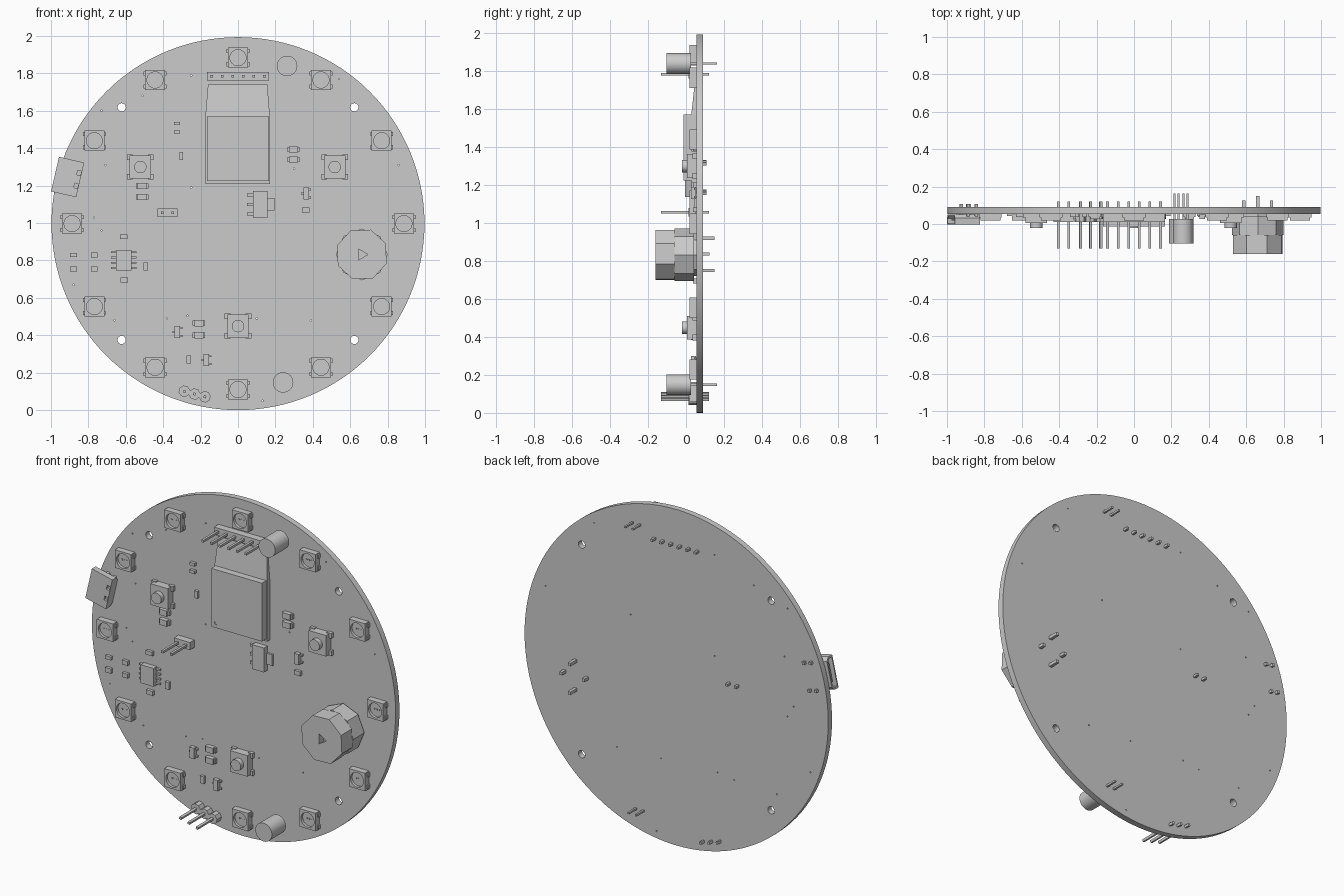
import bpy, bmesh
from math import radians, sin, cos, pi
from mathutils import Matrix, Vector

if "Cube" in bpy.data.objects:
    bpy.data.objects.remove(bpy.data.objects["Cube"])

F, B = 0.0545, 0.09          # front and back face of the board (y)
CZ, R = 0.997, 0.997         # board centre height and radius


def finish(name, bm, x=0, z=0, rot=0, smooth=False):
    bmesh.ops.recalc_face_normals(bm, faces=bm.faces)
    me = bpy.data.meshes.new(name)
    bm.to_mesh(me)
    bm.free()
    if smooth:
        me.shade_smooth()
        me.set_sharp_from_angle(angle=radians(30))
    ob = bpy.data.objects.new(name, me)
    ob.location = (x, 0, z)
    ob.rotation_euler = (0, radians(rot), 0)
    bpy.context.collection.objects.link(ob)
    return ob


def add_box(bm, x, z, w, h, y0, y1):
    m = Matrix.Translation((x, (y0 + y1) / 2, z)) @ Matrix.Diagonal((w, abs(y1 - y0), h, 1))
    return bmesh.ops.create_cube(bm, size=1, matrix=m)['verts']


def add_cyl(bm, x, z, r, y0, y1, n=32, turn=0):
    m = (Matrix.Translation((x, (y0 + y1) / 2, z)) @ Matrix.Rotation(radians(turn), 4, 'Y')
         @ Matrix.Rotation(pi / 2, 4, 'X'))
    bmesh.ops.create_cone(bm, cap_ends=True, segments=n, radius1=r, radius2=r,
                          depth=abs(y1 - y0), matrix=m)


def add_prism(bm, pts, vec):
    f = bm.faces.new([bm.verts.new(p) for p in pts])
    ext = bmesh.ops.extrude_face_region(bm, geom=[f], use_keep_orig=True)
    bmesh.ops.translate(bm, vec=vec, verts=[v for v in ext['geom'] if isinstance(v, bmesh.types.BMVert)])


def cut(ob, cutter, smooth=False):
    mod = ob.modifiers.new('cut', 'BOOLEAN')
    mod.operation, mod.solver, mod.object = 'DIFFERENCE', 'EXACT', cutter
    bpy.context.view_layer.update()
    me = bpy.data.meshes.new_from_object(ob.evaluated_get(bpy.context.evaluated_depsgraph_get()))
    ob.modifiers.clear()
    ob.data = me
    bpy.data.objects.remove(cutter)
    if smooth:
        me.shade_smooth()
        me.set_sharp_from_angle(angle=radians(30))


# Round board with mounting holes and small vias
bm = bmesh.new()
add_cyl(bm, 0, CZ, R, F, B, 128)
board = finish('board', bm)
bm = bmesh.new()
for sx in (-1, 1):
    for sz in (-1, 1):
        add_cyl(bm, sx * 0.622, CZ + sz * 0.622, 0.022, 0, 0.2, 20)
for x, z in [(-.25, 1.79), (-.51, 1.68), (-.73, 1.6), (-.71, 1.31), (-.77, 1.03), (-.73, .96), (-.66, .48),
             (.54, 1.77), (.86, 1.31), (.3, 1.29), (.1, .49), (-.38, .49), (-.27, .505), (-.88, .67),
             (.39, .48), (.13, .05), (-.25, 1.19)]:
    add_cyl(bm, x, z, 0.004, 0, 0.2, 8)
cut(board, finish('hole_cutter', bm), True)

# Ring of twelve light packages
bm = bmesh.new()
add_box(bm, 0, 0, 0.107, 0.107, 0.018, F)
light = finish('light_01', bm)
bm = bmesh.new()
add_cyl(bm, 0, 0, 0.043, 0.0, 0.034, 24)
cut(light, finish('light_cutter', bm))
bm = bmesh.new()
bm.from_mesh(light.data)
for sx in (-1, 1):
    for sz in (-1, 1):
        add_box(bm, sx * 0.05, sz * 0.035, 0.022, 0.022, 0.036, F)
for i in (-1, 0, 1):
    add_box(bm, i * 0.016, 0, 0.008, 0.008, 0.031, 0.035)
bm.to_mesh(light.data)
bm.free()
for i in range(12):
    ob = light if i == 0 else light.copy()
    if i:
        ob.name = f'light_{i + 1:02d}'
        bpy.context.collection.objects.link(ob)
    a = i * pi / 6
    ob.location = (0.887 * sin(a), 0, CZ + 0.887 * cos(a))

# Push buttons
for i, (x, z) in enumerate([(-0.522, 1.30), (0.517, 1.30), (0, 0.449)]):
    bm = bmesh.new()
    add_box(bm, 0, 0, 0.114, 0.125, 0.006, F)
    add_cyl(bm, 0, 0, 0.033, -0.022, 0.01, 24)
    for sx in (-1, 1):
        for sz in (-1, 1):
            add_box(bm, sx * 0.056, sz * 0.052, 0.03, 0.03, 0.035, F)
    finish(f'push_button_{i + 1}', bm, x, z, 0, True)

# Wireless module: carrier plate, sloping antenna end, shield can
bm = bmesh.new()
add_box(bm, -0.002, 1.39, 0.345, 0.36, 0.028, F)
finish('module_plate', bm)
bm = bmesh.new()
for v in add_box(bm, -0.002, 1.655, 0.345, 0.17, 0.028, F):
    if v.co.z > 1.65:
        v.co.x *= 0.92
        if v.co.y < 0.04:
            v.co.y = 0.046
finish('module_antenna', bm)
bm = bmesh.new()
add_box(bm, 0, 1.398, 0.332, 0.346, -0.013, 0.028)
can = finish('module_can', bm)
bm = bmesh.new()
add_cyl(bm, -0.135, 1.255, 0.011, -0.03, -0.008, 12)
cut(can, finish('dot_cutter', bm))

# Straight pin headers
PITCH = 0.0567


def header(name, x, z, n, rot=0, lobed=False):
    bm = bmesh.new()
    if not lobed:
        add_box(bm, 0, 0, n * PITCH - 0.008, 0.045, 0.012, F)
    for i in range(n):
        px = (i - (n - 1) / 2) * PITCH
        if lobed:
            add_cyl(bm, px, 0, 0.031, 0.012, F, 8, 22.5)
        add_box(bm, px, 0, 0.014, 0.014, -0.132, 0.12)
    finish(name, bm, x, z, rot)


header('six_pin_header', 0, 1.784, 6)
header('two_pin_header', -0.377, 1.056, 2)
header('three_pin_header', -0.232, 0.086, 3, 15, True)

# Capacitor cans standing on leads
for i, (x, z) in enumerate([(0.2626, 1.84), (0.241, 0.148)]):
    bm = bmesh.new()
    add_cyl(bm, 0, 0, 0.0545, -0.104, 0.027, 32)
    for s in (-1, 1):
        add_box(bm, s * 0.0245, 0, 0.011, 0.011, 0.02, 0.162)
    finish(f'capacitor_{i + 1}', bm, x, z, 0, True)

# Eight-sided buzzer with triangular sound hole and four pins
bm = bmesh.new()
add_cyl(bm, 0, 0, 0.141, -0.161, -0.06, 8, 20)
buzzer = finish('buzzer_front', bm, 0.662, 0.832)
bm = bmesh.new()
add_prism(bm, [(-0.018, -0.2, 0.03), (0.032, -0.2, 0), (-0.018, -0.2, -0.03)], Vector((0, 0.08, 0)))
cut(buzzer, finish('sound_hole_cutter', bm, 0.662, 0.832))
bm = bmesh.new()
add_cyl(bm, 0, 0, 0.138, -0.06, 0.042, 8, 0)
add_cyl(bm, 0, 0, 0.11, 0.042, F, 8, 0)
for sx, sz, y in [(0, 0.088, 0.15), (0, -0.082, 0.15), (-0.075, 0.005, 0.125), (0.073, 0.005, 0.125)]:
    add_box(bm, sx, sz, 0.018, 0.018, 0.04, y)
finish('buzzer_base', bm, 0.662, 0.832)

# Power socket overhanging the left edge
def socket_profile(x, s):
    pts = [(-0.095, 0.0), (0.095, 0.0), (0.095, 0.035), (0.075, 0.056), (-0.075, 0.056), (-0.095, 0.035)]
    return [(x, 0.026 + (y - 0.026) * (s * 0.8 if s < 1 else 1), z * s) for z, y in pts]


bm = bmesh.new()
add_prism(bm, [(x, y - 0.004, z) for x, y, z in socket_profile(-0.069, 1)], Vector((0.138, 0, 0)))
socket = finish('power_socket', bm, -0.911, 1.246, 13)
bm = bmesh.new()
add_prism(bm, [(x, y - 0.004, z) for x, y, z in socket_profile(-0.1, 0.88)], Vector((0.13, 0, 0)))
for z in (-0.035, 0.035):
    add_box(bm, 0.055, z, 0.02, 0.025, -0.03, 0.012)
cut(socket, finish('socket_cutter', bm, -0.911, 1.246, 13))
bm = bmesh.new()
add_box(bm, -0.005, 0, 0.1, 0.11, 0.019, 0.028)
for x in (0.005, 0.05):
    for z in (-0.08, 0.08):
        add_box(bm, x, z, 0.016, 0.016, 0.04, 0.108)
finish('socket_tongue_and_legs', bm, -0.911, 1.246, 13)

# Chip resistors and capacitors: x, z, width, height
chips = [(-.327, 1.532, .032, .018), (-.327, 1.487, .032, .018), (-.303, 1.358, .02, .042),
         (.362, 1.07, .038, .026), (-.611, .928, .042, .024), (-.88, .829, .038, .02),
         (-.769, .829, .036, .026), (-.88, .754, .038, .028), (-.769, .754, .036, .026),
         (-.493, .767, .026, .042), (-.608, .695, .042, .026), (-.263, .27, .026, .042)]
for i, (x, z, w, h) in enumerate(chips):
    bm = bmesh.new()
    add_box(bm, 0, 0, w, h, 0.037, F)
    finish(f'chip_part_{i + 1:02d}', bm, x, z)

# Small diodes with end caps
for i, (x, z) in enumerate([(-.512, 1.198), (-.512, 1.139), (.297, 1.393), (.297, 1.34),
                            (-.209, .465), (-.209, .40)]):
    bm = bmesh.new()
    add_box(bm, 0, 0, 0.048, 0.034, 0.028, F)
    for s in (-1, 1):
        add_box(bm, s * 0.027, 0, 0.012, 0.028, 0.038, F)
    finish(f'diode_{i + 1}', bm, x, z)


# Leaded chips: body plus feet (x, z, w, h)
def chip(name, x, z, w, h, front, feet):
    bm = bmesh.new()
    add_box(bm, 0, 0, w, h, front, F - 0.003)
    for fx, fz, fw, fh in feet:
        add_box(bm, fx, fz, fw, fh, 0.042, F)
    finish(name, bm, x, z)


for i, (x, z) in enumerate([(.364, 1.158), (-.324, .417), (-.169, .267)]):
    chip(f'transistor_{i + 1}', x, z, 0.03, 0.064, 0.027,
         [(-.02, .0, .014, .01), (.02, .021, .014, .01), (.02, -.021, .014, .01)])
chip('eight_leg_chip', -.611, .802, .085, .109, 0.02,
     [(s * .053, (k - 1.5) * .028, .03, .01) for s in (-1, 1) for k in range(4)])
chip('regulator', .118, 1.10, .078, .145, 0.018,
     [(.057, 0, .04, .066)] + [(-.052, k * .051, .034, .016) for k in (-1, 0, 1)])
